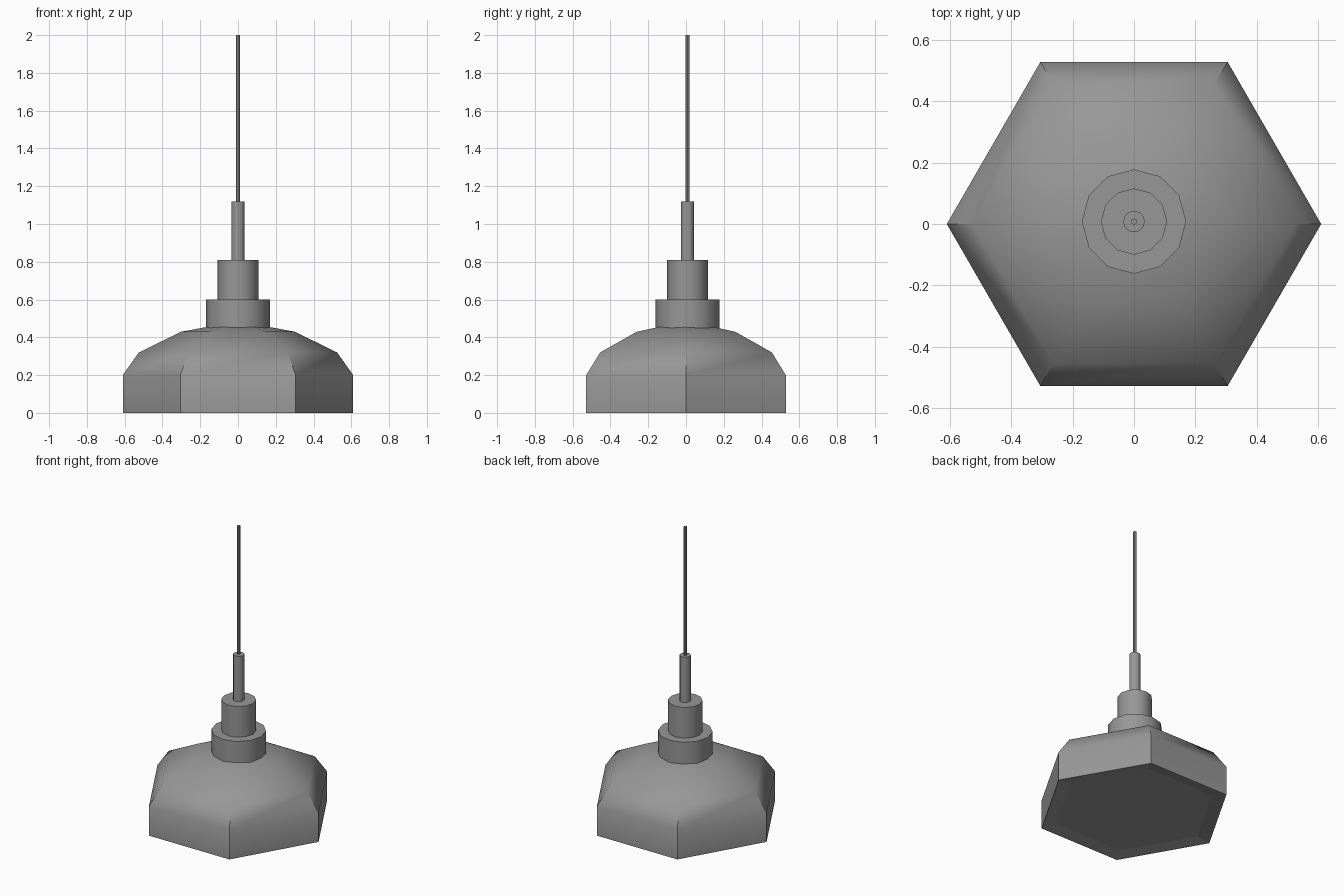
import bpy, bmesh, math

if "Cube" in bpy.data.objects:
    bpy.data.objects.remove(bpy.data.objects["Cube"])

# Dark grey metal finish shared by every part
metal = bpy.data.materials.new("dark_metal")
metal.diffuse_color = (0.31, 0.31, 0.31, 1)
metal.use_nodes = True
metal.node_tree.nodes["Principled BSDF"].inputs["Base Color"].default_value = metal.diffuse_color


def lathe(name, profile, sides, y=0.0, crease_below=None):
    """Solid of revolution from (radius, z) pairs; radius 0 makes a pole."""
    bm = bmesh.new()
    rings = []
    for r, z in profile:
        n = sides if r > 0 else 1
        rings.append([bm.verts.new((r * math.cos(2 * math.pi * i / sides),
                                    y + r * math.sin(2 * math.pi * i / sides), z))
                      for i in range(n)])
    for a, b in zip(rings, rings[1:]):
        for i in range(sides):
            quad = [a[i % len(a)], a[(i + 1) % len(a)],
                    b[(i + 1) % len(b)], b[i % len(b)]]
            bm.faces.new(list(dict.fromkeys(quad)))
    for ring in (rings[0], rings[-1]):
        if len(ring) > 1:
            bm.faces.new(ring)
    bmesh.ops.recalc_face_normals(bm, faces=bm.faces[:])
    mesh = bpy.data.meshes.new(name)
    bm.to_mesh(mesh)
    bm.free()
    mesh.materials.append(metal)
    ob = bpy.data.objects.new(name, mesh)
    bpy.context.collection.objects.link(ob)
    bpy.ops.object.select_all(action='DESELECT')
    ob.select_set(True)
    bpy.context.view_layer.objects.active = ob
    bpy.ops.object.shade_smooth_by_angle(angle=math.radians(42))
    # Keep the corner ridges and the underside crisp
    if crease_below is not None:
        for e in mesh.edges:
            p, q = (mesh.vertices[i].co for i in e.vertices)
            ridge = abs(p.length_squared - q.length_squared) > 1e-4
            if max(p.z, q.z) < 0.05 or (ridge and max(p.z, q.z) < crease_below):
                e.use_edge_sharp = True
    return ob


# Hexagonal domed shade: thin rim, sloped lip and underside panel
lathe("shade", [(0.515, 0.015), (0.6, 0), (0.61, 0), (0.61, 0.2),
                (0.525, 0.32), (0.3, 0.43), (0, 0.485)], 6, crease_below=0.35)

# Stepped collars, stem and hanging cable
for name, radius, z0, z1, sides in [
        ("lower_collar", 0.17, 0.44, 0.60, 12),
        ("upper_collar", 0.108, 0.60, 0.81, 12),
        ("stem", 0.035, 0.81, 1.12, 12),
        ("cable", 0.01, 1.12, 2.0, 8)]:
    lathe(name, [(radius, z0), (radius, z1)], sides, 0.008)
